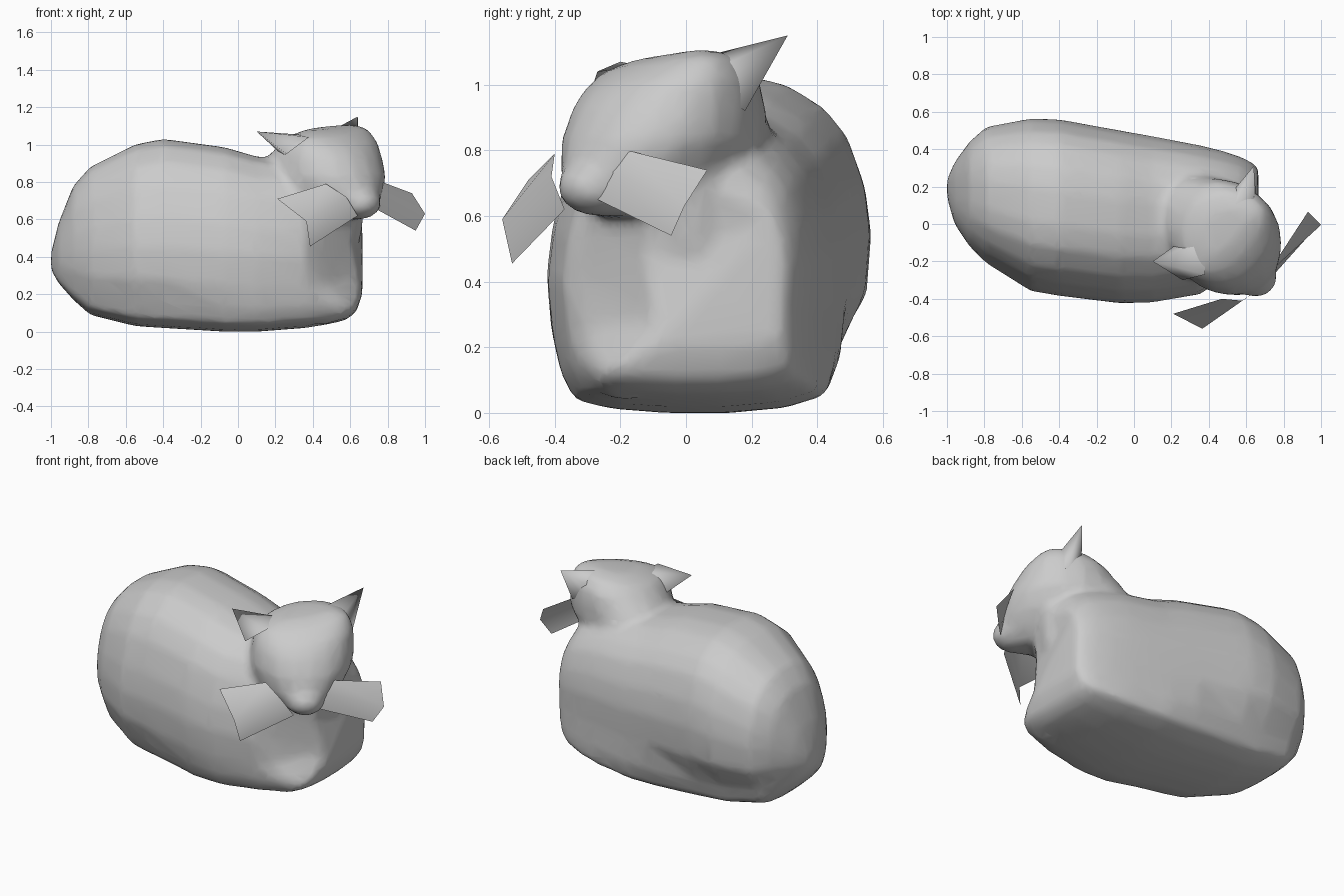
import bpy, bmesh, math
from mathutils import Vector

if "Cube" in bpy.data.objects:
    bpy.data.objects.remove(bpy.data.objects["Cube"])


def make(name, verts, faces):
    me = bpy.data.meshes.new(name)
    me.from_pydata(verts, [], faces)
    bm = bmesh.new()
    bm.from_mesh(me)
    bmesh.ops.recalc_face_normals(bm, faces=bm.faces)
    bm.to_mesh(me)
    bm.free()
    ob = bpy.data.objects.new(name, me)
    bpy.context.collection.objects.link(ob)
    for p in me.polygons:
        p.use_smooth = True
    return ob


def loft(name, rings):
    n = len(rings[0])
    verts = [v for r in rings for v in r]
    faces = [(i * n + j, i * n + (j + 1) % n, (i + 1) * n + (j + 1) % n, (i + 1) * n + j)
             for i in range(len(rings) - 1) for j in range(n)]
    faces += [tuple(range(n)), tuple(range(len(verts) - n, len(verts)))]
    return make(name, verts, faces)


def ellipsoid(name, loc, scale, turn=0.0):
    bpy.ops.mesh.primitive_uv_sphere_add(segments=16, ring_count=10, radius=1, location=loc)
    ob = bpy.context.object
    ob.name = name
    ob.scale = scale
    ob.rotation_euler = (0, 0, turn)
    return ob


# half section of the body: width fraction, height fraction (flat belly, round back)
HALF = [(0.2, 0), (0.55, 0.015), (0.8, 0.05), (0.89, 0.15), (0.97, 0.3), (1, 0.48), (0.96, 0.63),
        (0.85, 0.79), (0.70, 0.89), (0.46, 0.97), (0.2, 1)]
SECTION = HALF + [(-w, h) for w, h in reversed(HALF)]


def body_ring(x, y0, y1, z0, z1):
    cy, ry = (y0 + y1) / 2, (y1 - y0) / 2
    t = min(1, max(0, (x + 0.5) / 0.7))
    ring = []
    for w, h in SECTION:
        if h < 0.3:  # belly narrows to the rear, squarer at the front
            k = 0.85 + 0.33 * t if w > 0 else 0.94 + 0.1 * t
            w = max(-1, min(0.97, w * k))
        y, z = cy + w * ry, z0 + (h + 0.2 * w * h * (1 - h)) * (z1 - z0)
        # chest slants back under the chin, feet stay forward
        limit = 0.74 + 0.12 * min(1, max(0, (0.28 - z) / 0.16))
        push = max(0, x - y - limit) / 2
        ring.append((x - push, y + push, z))
    return ring


# loaf-shaped body, stations: x, y range, z range
stations = [
    (-1.0, 0.14, 0.24, 0.33, 0.42), (-0.96, 0.0, 0.33, 0.26, 0.58),
    (-0.88, -0.12, 0.44, 0.17, 0.78), (-0.79, -0.21, 0.52, 0.09, 0.88),
    (-0.55, -0.36, 0.565, 0.03, 1.0), (-0.4, -0.385, 0.56, 0.02, 1.03),
    (-0.07, -0.425, 0.50, 0.0, 0.985), (0.1, -0.42, 0.47, 0.0, 0.935),
    (0.36, -0.375, 0.42, 0.02, 0.90), (0.48, -0.34, 0.39, 0.04, 0.86),
    (0.57, -0.32, 0.36, 0.06, 0.82), (0.63, -0.28, 0.33, 0.10, 0.76),
    (0.665, -0.19, 0.30, 0.20, 0.68)]
body = loft("body", [body_ring(*s) for s in stations])

# head and neck share a frame turned toward the front right
FWD = Vector((0.707, -0.707, 0))
SIDE = Vector((0.707, 0.707, 0))
CENTRE = Vector((0.475, -0.10, 0))


def head_ring(z, half, back, front, shift, tilt=0.0, n=18):
    ring = []
    for i in range(n):
        a = 2 * math.pi * i / n
        c, s = math.cos(a), math.sin(a)
        p = CENTRE + FWD * (front * c if c > 0 else back * c) + SIDE * (shift + half * s)
        ring.append((p.x, p.y, z + tilt * half * s))
    return ring


# head, rings: height, half width, back, front, sideways shift, tilt
head = loft("head", [head_ring(*r) for r in [
    (0.60, 0.10, 0.15, 0.26, 0.0), (0.65, 0.18, 0.30, 0.32, 0.0),
    (0.73, 0.25, 0.34, 0.33, 0.01), (0.83, 0.29, 0.36, 0.31, 0.025),
    (0.93, 0.285, 0.35, 0.26, 0.035), (1.0, 0.275, 0.32, 0.205, 0.04, 0.08),
    (1.06, 0.24, 0.25, 0.12, 0.04, 0.12), (1.09, 0.15, 0.15, 0.03, 0.05, 0.12)]])
muzzle = ellipsoid("muzzle", (0.65, -0.275, 0.69), (0.12, 0.12, 0.09), math.radians(-45))

# neck blending shoulders into head
neck = loft("neck", [head_ring(*r) for r in [
    (0.50, 0.24, 0.45, 0.10, 0.0), (0.70, 0.27, 0.45, 0.12, 0.0),
    (0.85, 0.27, 0.43, 0.12, 0.01), (0.95, 0.26, 0.37, 0.12, 0.02),
    (1.02, 0.22, 0.28, 0.1, 0.03)]])

# tucked paws
paws = [ellipsoid("left_paw", (0.455, -0.19, 0.15), (0.14, 0.12, 0.11)),
        ellipsoid("right_paw", (0.50, 0.10, 0.19), (0.14, 0.17, 0.12))]

# fuse everything into one smooth skin
bpy.ops.object.select_all(action='DESELECT')
for ob in [head, muzzle, neck, body] + paws:
    ob.select_set(True)
bpy.context.view_layer.objects.active = body
bpy.ops.object.join()
fuse = body.modifiers.new("fuse", 'REMESH')
fuse.mode = 'VOXEL'
fuse.voxel_size = 0.022
fuse.use_smooth_shade = True
relax = body.modifiers.new("relax", 'SMOOTH')
relax.factor = 0.5
relax.iterations = 8
thin = body.modifiers.new("thin", 'DECIMATE')
thin.ratio = 0.15

# pointed ears, open where they meet the head
ears = {
    "left_ear": ((0.10, -0.20, 1.07),
                 [(0.24, -0.10, 0.94), (0.26, -0.30, 0.95), (0.38, -0.27, 1.04), (0.38, -0.10, 1.05)]),
    "right_ear": ((0.64, 0.31, 1.15),
                  [(0.50, 0.14, 0.99), (0.51, 0.03, 1.08), (0.64, 0.03, 1.02), (0.65, 0.18, 0.92)])}
for name, (tip, base) in ears.items():
    make(name, [tip] + base, [(0, i + 1, (i + 1) % 4 + 1) for i in range(4)])

# flat whisker panels
panel = [(0, 1, 2, 5), (5, 2, 3, 4)]
make("right_whisker", [(0.77, -0.18, 0.80), (0.93, 0.065, 0.74), (1.0, -0.005, 0.63),
                       (0.95, -0.045, 0.54), (0.73, -0.29, 0.66), (0.75, -0.235, 0.74)], panel)
make("left_whisker", [(0.47, -0.40, 0.79), (0.21, -0.48, 0.71), (0.365, -0.56, 0.59),
                      (0.385, -0.53, 0.455), (0.64, -0.37, 0.62), (0.58, -0.41, 0.72)], panel)
